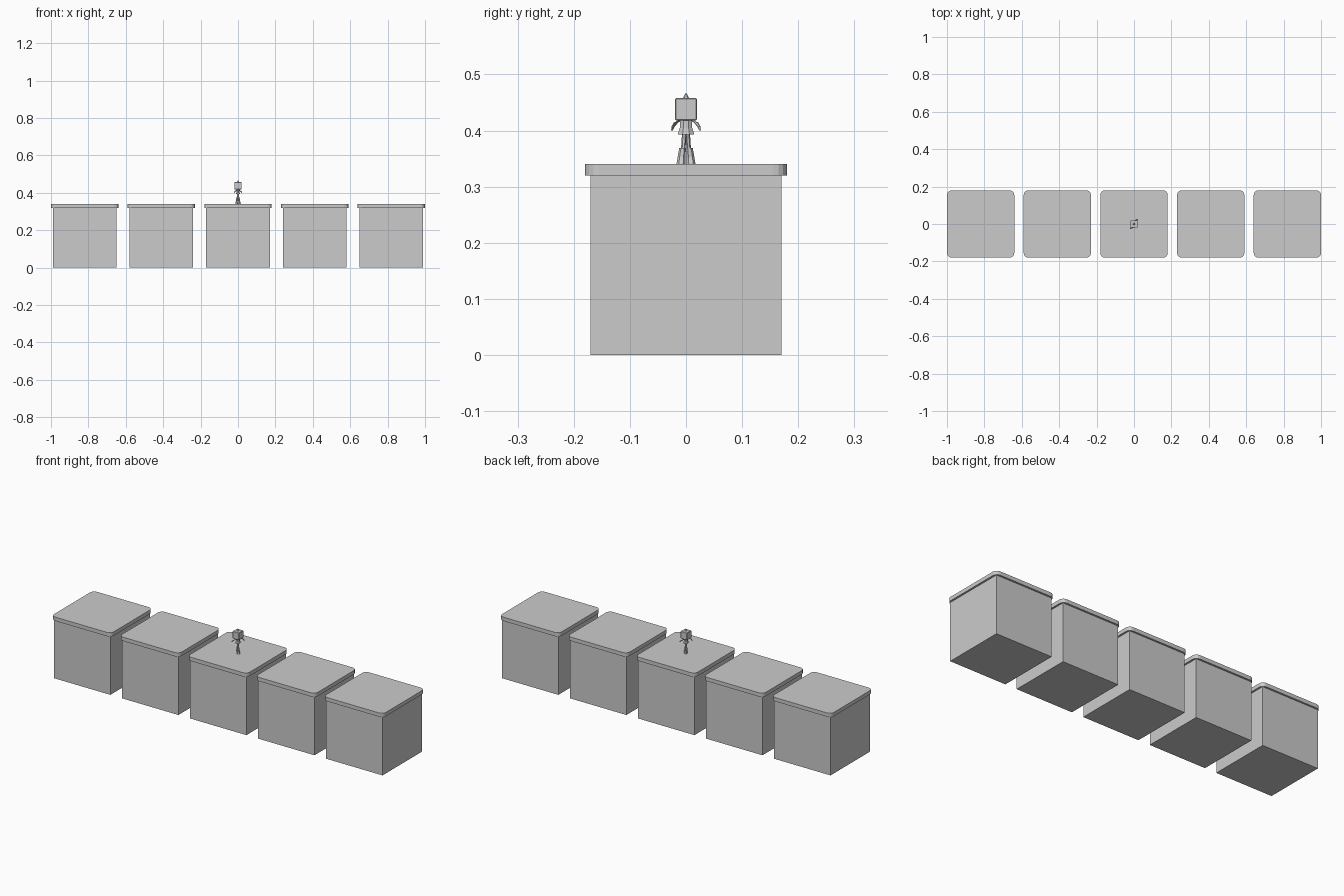
import bpy, bmesh
from mathutils import Vector

if "Cube" in bpy.data.objects:
    bpy.data.objects.remove(bpy.data.objects["Cube"])


def finish(name, bm):
    bmesh.ops.recalc_face_normals(bm, faces=bm.faces)
    me = bpy.data.meshes.new(name)
    bm.to_mesh(me)
    bm.free()
    ob = bpy.data.objects.new(name, me)
    bpy.context.collection.objects.link(ob)
    return ob


def box(name, center, size, corner=0):
    """Box, optionally with rounded upright corners."""
    bm = bmesh.new()
    bmesh.ops.create_cube(bm, size=1)
    for v in bm.verts:
        v.co = Vector(center) + v.co * Vector(size)
    if corner:
        upright = [e for e in bm.edges
                   if abs(e.verts[0].co.z - e.verts[1].co.z) > size[2] / 2]
        bmesh.ops.bevel(bm, geom=upright, offset=corner, segments=4,
                        profile=0.5, affect='EDGES')
    return finish(name, bm)


def limb(name, rings, sides=6):
    """Faceted loft through rings of (x, y, z, radius_x, radius_y)."""
    import math
    bm = bmesh.new()
    loops = []
    for x, y, z, rx, ry in rings:
        loops.append([bm.verts.new((
            x + rx * math.cos(math.tau * (i + .5) / sides),
            y + ry * math.sin(math.tau * (i + .5) / sides), z))
            for i in range(sides)])
    for a, b in zip(loops, loops[1:]):
        for i in range(sides):
            j = (i + 1) % sides
            bm.faces.new((a[i], a[j], b[j], b[i]))
    bm.faces.new(loops[0])
    bm.faces.new(loops[-1])
    return finish(name, bm)


# Row of five blocks with overhanging rounded slabs
for i in range(5):
    x = (i - 2) * 0.41
    box(f"block_body_{i + 1}", (x, 0, 0.16), (0.34, 0.34, 0.32))
    box(f"block_slab_{i + 1}", (x, 0, 0.33), (0.36, 0.36, 0.021), 0.025)

# Small figure: boxy head with a pointed tip
head = box("figure_head", (0, 0, 0.438), (0.039, 0.039, 0.04))
bev = head.modifiers.new("edge_bevel", 'BEVEL')
bev.width = 0.002
bev.segments = 1
limb("head_tip", [(0, 0, 0.457, 0.006, 0.006), (0, 0, 0.467, 0.0005, 0.0005)], 6)

# Flared tunic and hips
limb("figure_torso", [(0, 0, 0.393, 0.012, 0.016), (0, 0, 0.405, 0.009, 0.012),
                      (0, 0, 0.420, 0.008, 0.012)], 8)

# Arms, legs and boots; the far side swings forward
for side, s in (("left", -1), ("right", 1)):
    swing = 0.007 * s
    limb(f"{side}_arm", [(0, s * 0.010, 0.419, 0.003, 0.003),
                         (swing, s * 0.018, 0.414, 0.004, 0.004),
                         (swing * 2.4, s * 0.023, 0.407, 0.004, 0.003),
                         (swing * 3, s * 0.025, 0.400, 0.0015, 0.0015)], 5)
    limb(f"{side}_leg", [(0, s * 0.003, 0.396, 0.005, 0.004),
                         (-swing * 0.7, s * 0.005, 0.366, 0.004, 0.004)])
    limb(f"{side}_boot", [(-swing + 0.002, s * 0.009, 0.340, 0.009, 0.008),
                          (-swing, s * 0.008, 0.352, 0.006, 0.007),
                          (-swing * 0.8, s * 0.006, 0.369, 0.006, 0.006)])
